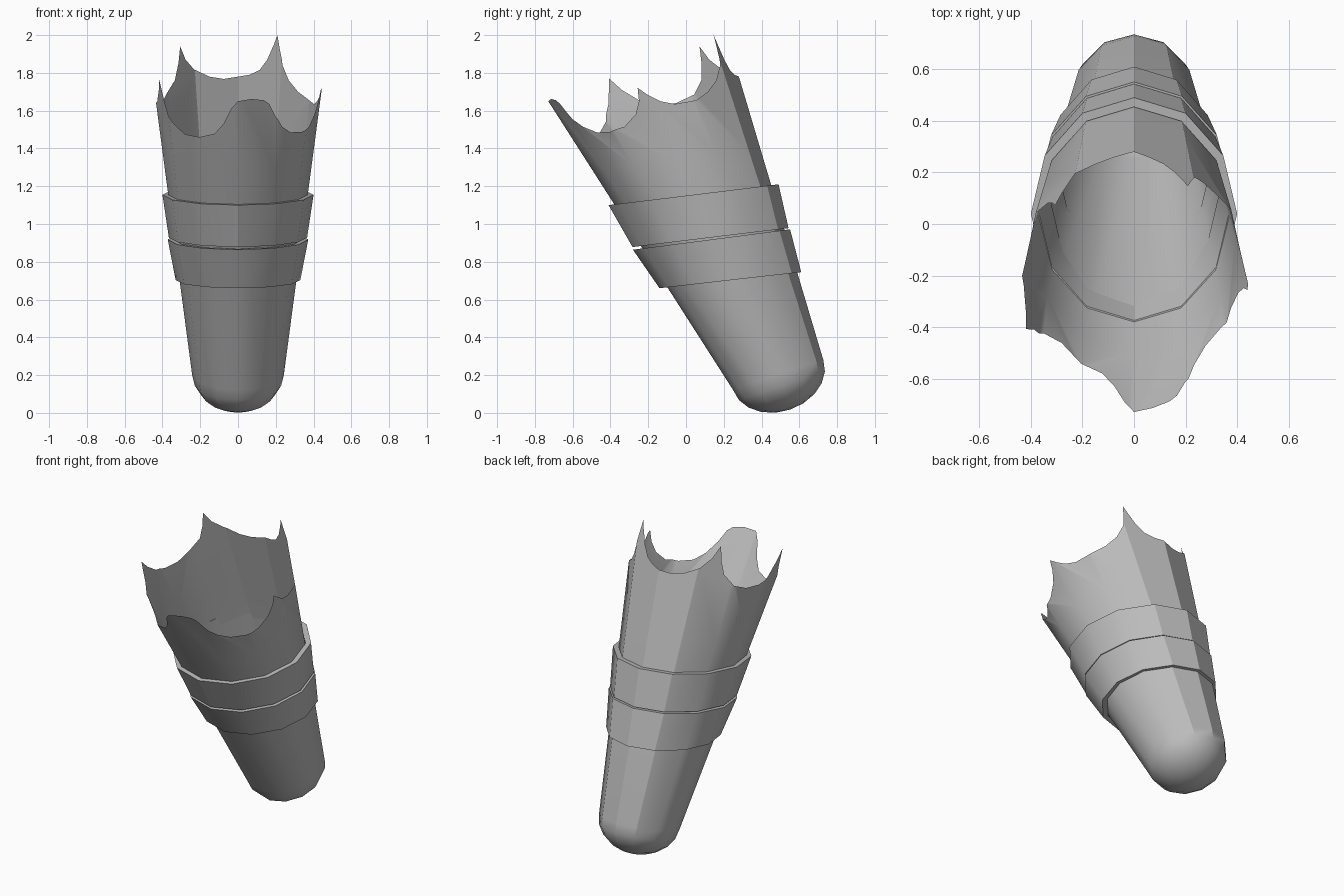
import bpy, bmesh, math

if "Cube" in bpy.data.objects:
    bpy.data.objects.remove(bpy.data.objects["Cube"])

N = 12  # sides of the tube
grey = bpy.data.materials.new("plain grey")
grey.diffuse_color = (0.5, 0.5, 0.5, 1)
grey.use_nodes = True
grey.node_tree.nodes["Principled BSDF"].inputs["Base Color"].default_value = grey.diffuse_color


def gon(deg):
    """Point on the unit 12-gon; 0 degrees is the back, 90 the right side."""
    step = 360 / N
    i = math.floor(deg / step)
    t = deg / step - i
    a, b = math.radians(i * step), math.radians((i + 1) * step)
    return (math.sin(a) * (1 - t) + math.sin(b) * t,
            math.cos(a) * (1 - t) + math.cos(b) * t)


def wall(deg, z):
    """Point on the leaning, tapered wall at height z."""
    front = 0.25 - 0.64 * (z - 0.12)
    back = 0.73 - 0.298 * (z - 0.27)
    s, c = gon(deg)
    rx = 0.24 + 0.1327 * (z - 0.18)
    return (rx * s, (front + back) / 2 + (back - front) / 2 * c, z)


def finish(bm, name, angle):
    bmesh.ops.recalc_face_normals(bm, faces=bm.faces)
    me = bpy.data.meshes.new(name)
    bm.to_mesh(me)
    bm.free()
    me.materials.append(grey)
    ob = bpy.data.objects.new(name, me)
    bpy.context.collection.objects.link(ob)
    bpy.ops.object.select_all(action='DESELECT')
    ob.select_set(True)
    bpy.context.view_layer.objects.active = ob
    bpy.ops.object.shade_smooth_by_angle(angle=math.radians(angle))


def bridge(bm, a, b):
    for i in range(len(a)):
        j = (i + 1) % len(a)
        bm.faces.new((a[i], a[j], b[j], b[i]))


# Torn rim: (angle, height)
RIM = [(0, 1.78), (8, 1.79), (15, 1.815), (20, 1.87), (24, 1.95), (26, 2.0),
       (28, 1.93), (31, 1.84), (38, 1.76), (48, 1.70), (60, 1.655), (74, 1.635),
       (82, 1.65), (88, 1.685), (92, 1.72), (95, 1.65), (101, 1.58),
       (112, 1.515), (124, 1.488), (136, 1.485), (145, 1.515), (152, 1.57),
       (157, 1.635), (161, 1.655), (170, 1.662), (180, 1.65), (185, 1.61),
       (191, 1.53), (198, 1.478), (210, 1.46), (225, 1.475), (237, 1.54),
       (246, 1.64), (254, 1.77), (258, 1.71), (266, 1.65), (275, 1.63),
       (287, 1.64), (300, 1.685), (310, 1.76), (315, 1.85), (318, 1.94),
       (322, 1.87), (329, 1.82), (340, 1.78), (350, 1.768), (360, 1.78)]


def rim_z(d):
    for (a, za), (b, zb) in zip(RIM, RIM[1:]):
        if a <= d <= b:
            return za + (zb - za) * (d - a) / (b - a)


# Tube with rounded closed end
bm = bmesh.new()
angles = [i * 360 / N for i in range(N)]
cs = [gon(a) for a in angles]
low = [bm.verts.new(wall(a, 0.2 + 0.08 * c[1])) for a, c in zip(angles, cs)]
mid = [bm.verts.new(wall(a, 1.33 + 0.05 * c[1])) for a, c in zip(angles, cs)]
bridge(bm, low, mid)

# torn upper wall, one many-pointed face per side
rim_deg = sorted(set(range(0, 360, 3)) | {a for a, _ in RIM[:-1]})
rim = {d: bm.verts.new(wall(d, rim_z(d))) for d in rim_deg}
for i in range(N):
    top = [d for d in rim_deg if i * 30 <= d <= i * 30 + 30]
    if i == N - 1:
        top.append(0)
    bm.faces.new([mid[(i + 1) % N], mid[i]] + [rim[d] for d in top])

# dome, squashed along the axis and tilted with the tube
prev = low
py, pz = 0.949, 0.316
for lat in (18, 36, 54, 72):
    r, d = math.cos(math.radians(lat)), 0.193 * math.sin(math.radians(lat))
    ring = [bm.verts.new((0.24 * r * s,
                          0.489 + 0.252 * r * c * py + d * pz,
                          0.2 + 0.252 * r * c * pz - d * py)) for s, c in cs]
    bridge(bm, prev, ring)
    prev = ring
tip = bm.verts.new((0, 0.489 + 0.193 * pz, 0.2 - 0.193 * py))
for i in range(N):
    bm.faces.new((prev[i], prev[(i + 1) % N], tip))
finish(bm, "torn_tube", 30.5)


# Two raised bands; each ring is (centre y, x radius, y radius, z, z tilt)
def band(name, top, bottom):
    bm = bmesh.new()
    loops = []
    for ring, k in ((top, 0.92), (top, 1), (bottom, 1), (bottom, 0.91)):
        cy, rx, ry, z, h = ring
        loops.append([bm.verts.new((rx * k * s, cy + ry * k * c, z + h * k * c))
                      for s, c in cs])
    for a, b in zip(loops, loops[1:] + loops[:1]):
        bridge(bm, a, b)
    finish(bm, name, 30.5)


band("upper_band", (0.04, 0.40, 0.45, 1.155, 0.055),
     (0.13, 0.366, 0.413, 0.928, 0.05))
band("lower_band", (0.135, 0.372, 0.416, 0.918, 0.054),
     (0.235, 0.33, 0.375, 0.7025, 0.0425))
